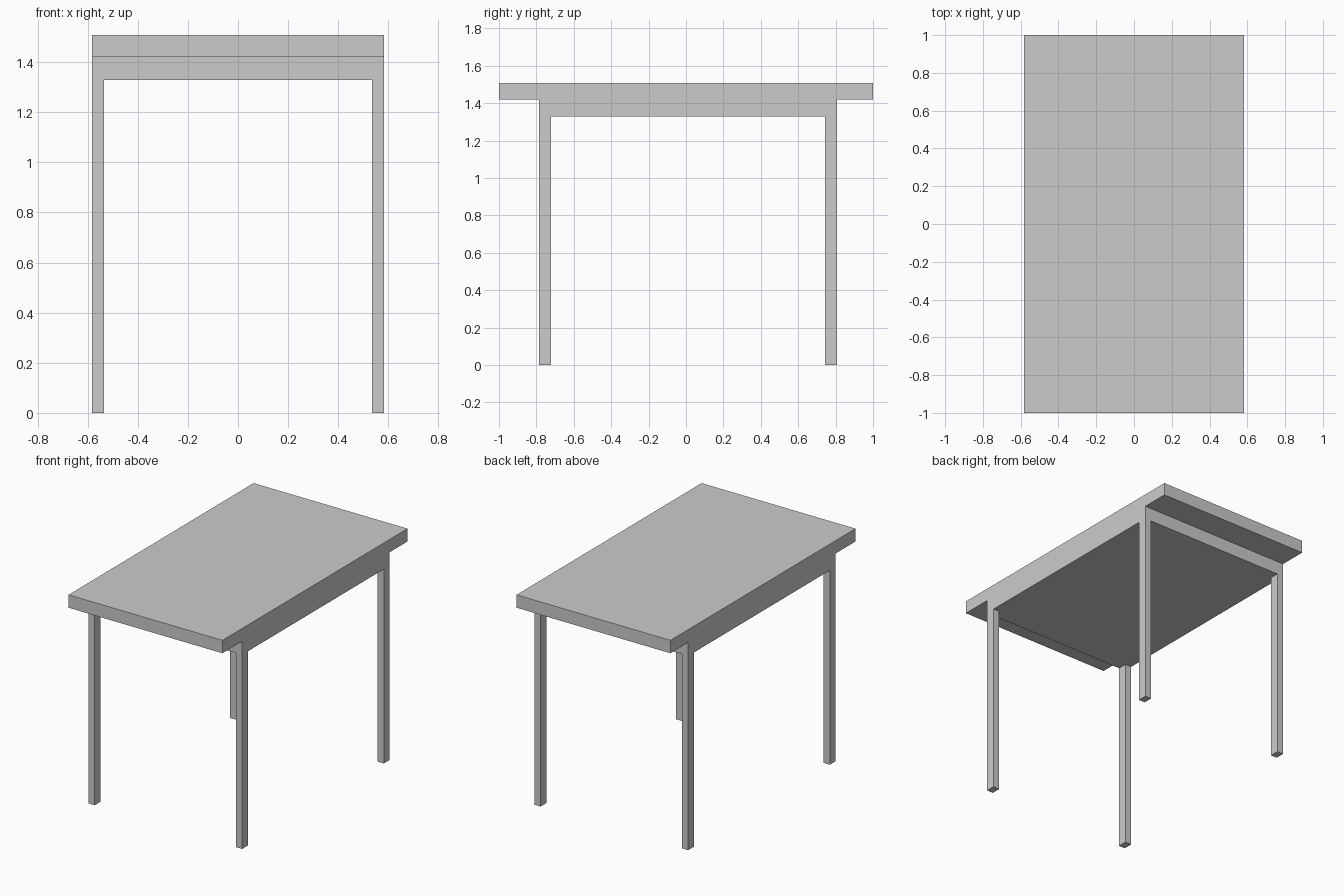
import bpy

if "Cube" in bpy.data.objects:
    bpy.data.objects.remove(bpy.data.objects["Cube"])


def box(name, lo, hi):
    """Axis-aligned box between two opposite corners."""
    bpy.ops.mesh.primitive_cube_add(size=1)
    ob = bpy.context.object
    ob.name = name
    ob.location = [(a + b) / 2 for a, b in zip(lo, hi)]
    ob.scale = [b - a for a, b in zip(lo, hi)]
    bpy.ops.object.transform_apply(location=True, rotation=False, scale=True)
    return ob


HALF_W = 0.582                      # half width of table
FRONT, BACK = -0.786, 0.808         # outer faces of the legs
LEG_X, LEG_Y = 0.048, 0.064         # leg section
APRON_Z, TOP_Z, HEIGHT = 1.328, 1.42, 1.508

# Table top, overhanging at both ends
box("table_top", (-HALF_W, -1, TOP_Z), (HALF_W, 1, HEIGHT))

# Solid apron slab under the top, flush with the long sides
box("apron", (-HALF_W, FRONT, APRON_Z), (HALF_W, BACK, TOP_Z))

# Four legs flush with the apron corners
for x_name, x in (("left", -HALF_W), ("right", HALF_W - LEG_X)):
    for y_name, y in (("front", FRONT), ("back", BACK - LEG_Y)):
        box(f"{y_name}_{x_name}_leg", (x, y, 0), (x + LEG_X, y + LEG_Y, APRON_Z))
